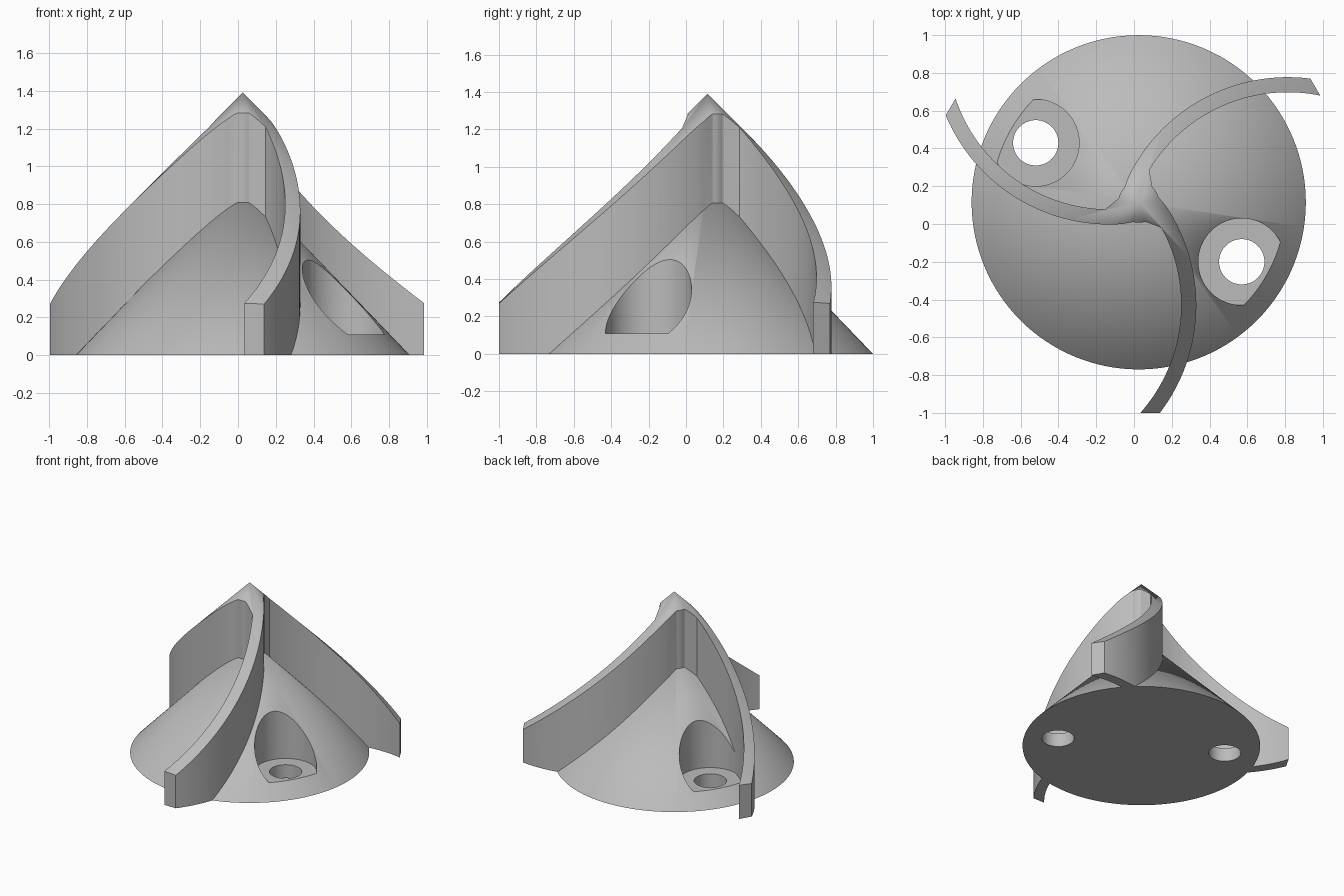
import bpy, bmesh
from math import radians, sin, cos, acos, atan2, asin
from mathutils import Vector, Matrix

old = bpy.data.objects.get("Cube")
if old:
    bpy.data.objects.remove(old, do_unlink=True)

AXIS = Vector((0.025, 0.115, 0))      # shared axis of cone and fins

grey = bpy.data.materials.new("plain_grey")
grey.use_nodes = True
COLOUR = (0.5, 0.5, 0.5, 1)
grey.diffuse_color = COLOUR
grey.node_tree.nodes["Principled BSDF"].inputs["Base Color"].default_value = COLOUR


def finish(name, bm):
    bmesh.ops.recalc_face_normals(bm, faces=bm.faces)
    mesh = bpy.data.meshes.new(name)
    bm.to_mesh(mesh)
    bm.free()
    mesh.materials.append(grey)
    obj = bpy.data.objects.new(name, mesh)
    bpy.context.collection.objects.link(obj)
    return obj


def cone(name, r_bottom, r_top, z0, z1, centre, sides):
    bm = bmesh.new()
    place = Matrix.Translation((centre.x, centre.y, (z0 + z1) / 2))
    bmesh.ops.create_cone(bm, cap_ends=True, segments=sides, radius1=r_bottom,
                          radius2=r_top, depth=z1 - z0, matrix=place)
    return finish(name, bm)


def prism(name, outline, height):
    bm = bmesh.new()
    face = bm.faces.new([bm.verts.new(p) for p in outline])
    top = bmesh.ops.extrude_face_region(bm, geom=[face])["geom"]
    bmesh.ops.translate(bm, vec=(0, 0, height),
                        verts=[v for v in top if isinstance(v, bmesh.types.BMVert)])
    return finish(name, bm)


def boolean(obj, cutter, operation):
    mod = obj.modifiers.new(operation.lower(), "BOOLEAN")
    mod.operation = operation
    mod.solver = "EXACT"
    mod.object = cutter
    bpy.context.view_layer.objects.active = obj
    bpy.ops.object.modifier_apply(modifier=mod.name)
    bpy.data.objects.remove(cutter, do_unlink=True)


def arc(centre, radius, a0, a1, steps):
    return [centre + radius * Vector((cos(a), sin(a), 0))
            for a in (a0 + (a1 - a0) * i / steps for i in range(steps + 1))]


# Cone base with two counterbored screw holes on opposite sides
base = cone("cone_base", 0.885, 0, 0, 0.92, AXIS, 128)
for angle in (150, -30):
    spot = AXIS + 0.63 * Vector((cos(radians(angle)), sin(radians(angle)), 0))
    boolean(base, cone("pocket_cutter", 0.23, 0.23, 0.11, 1, spot, 64), "DIFFERENCE")
    boolean(base, cone("hole_cutter", 0.12, 0.12, -0.1, 0.3, spot, 64), "DIFFERENCE")

# Outline of one curved fin plus its share of the hub, relative to the axis
BEND = Vector((-0.635, -0.545, 0))
R_IN, R_OUT, TIP, HUB = 0.86, 0.94, -1.115, 0.108


def angle_at(y, radius):
    return asin((y - BEND.y) / radius)


def fin_outline():
    inner = arc(BEND, R_IN, angle_at(-0.135, R_IN), angle_at(TIP, R_IN), 28)
    outer = arc(BEND, R_OUT, angle_at(TIP, R_OUT), angle_at(-0.02, R_OUT), 32)
    hub = arc(Vector(), HUB, radians(15), radians(48), 6)
    # concave fillet leading into the next fin
    start = hub[-1]
    end = Matrix.Rotation(radians(120), 3, "Z") @ inner[0]
    mid = Vector((0.067, 0.107, 0))
    fillet = [start * (1 - t) ** 2 + mid * 2 * t * (1 - t) + end * t * t
              for t in (i / 6 for i in range(1, 6))]
    return inner + outer + hub + fillet


outline = []
for turn in (0, 120, 240):
    spin = Matrix.Rotation(radians(turn), 3, "Z")
    outline += [AXIS + spin @ p for p in fin_outline()]

# Three fins, trimmed on top by a steep cone
fins = prism("spiral_fins", outline, 1.5)
boolean(fins, cone("fin_top_cutter", 1.49, 0, -0.1, 1.39, AXIS, 128), "INTERSECT")

for obj in (base, fins):
    bpy.ops.object.select_all(action="DESELECT")
    obj.select_set(True)
    bpy.context.view_layer.objects.active = obj
    bpy.ops.object.shade_smooth_by_angle(angle=radians(25))
